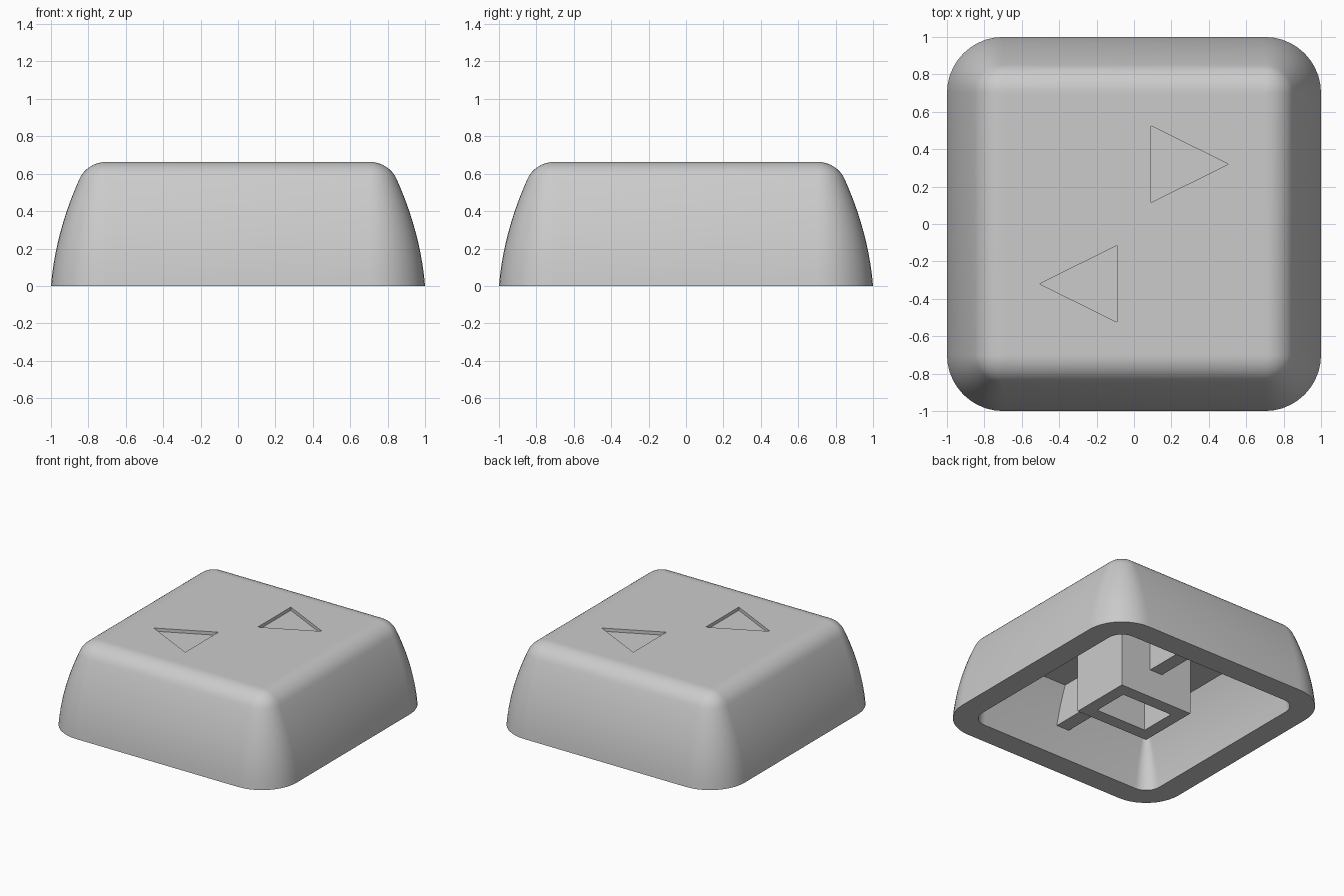
import bpy, bmesh, math
from mathutils import Vector

if "Cube" in bpy.data.objects:
    bpy.data.objects.remove(bpy.data.objects["Cube"], do_unlink=True)

TOP, CEILING, CORNER, WALL = 0.663, 0.51, 0.70, 0.18

grey = bpy.data.materials.new("plain grey")
grey.use_nodes = True
grey.diffuse_color = (0.6, 0.6, 0.6, 1)
grey.node_tree.nodes["Principled BSDF"].inputs["Base Color"].default_value = (0.6, 0.6, 0.6, 1)


def finish(name, bm):
    bmesh.ops.recalc_face_normals(bm, faces=bm.faces)
    mesh = bpy.data.meshes.new(name)
    bm.to_mesh(mesh)
    bm.free()
    mesh.materials.append(grey)
    obj = bpy.data.objects.new(name, mesh)
    bpy.context.collection.objects.link(obj)
    return obj


def loft(name, rings, closed=False):
    """Skin equal-length loops of points; cap the ends, or join last to first."""
    bm = bmesh.new()
    loops = [[bm.verts.new(p) for p in ring] for ring in rings]
    pairs = list(zip(loops, loops[1:]))
    if closed:
        pairs.append((loops[-1], loops[0]))
    else:
        bm.faces.new(loops[0])
        bm.faces.new(loops[-1])
    n = len(loops[0])
    for a, b in pairs:
        for i in range(n):
            j = (i + 1) % n
            bm.faces.new((a[i], a[j], b[j], b[i]))
    return finish(name, bm)


def rounded_square(half, z, steps=10):
    """Corners share fixed arc centres, so their radius shrinks with the size."""
    centre = min(CORNER, half - 0.008)
    radius = half - centre
    ring = []
    for quarter in range(4):
        mid = math.radians(45 + 90 * quarter)
        cx = math.copysign(centre, math.cos(mid))
        cy = math.copysign(centre, math.sin(mid))
        for s in range(steps + 1):
            a = math.radians(90 * (quarter + s / steps))
            ring.append((cx + radius * math.cos(a), cy + radius * math.sin(a), z))
    return ring


def rectangle(hx, hy, z):
    return [(hx, hy, z), (-hx, hy, z), (-hx, -hy, z), (hx, -hy, z)]


def wall_half(z):
    return 1 - 0.083 * z - 0.32 * z * z


# Hollow cap: ceiling, inner wall, rim, bulging outer wall, rounded shoulder, flat top
inner = [(wall_half(z) - WALL, z) for z in (CEILING * (1 - i / 8) for i in range(9))]
shoulder_z, shoulder_r = 0.567, 0.16
outer = [(wall_half(z), z) for z in (shoulder_z * i / 10 for i in range(11))]
lean = math.radians(24)
start = wall_half(shoulder_z) - shoulder_r * math.cos(lean)
fillet = []
for i in range(1, 9):
    a = lean + (math.pi / 2 - lean) * i / 8
    fillet.append((start + shoulder_r * math.cos(a), TOP - shoulder_r * (1 - math.sin(a))))
profile = inner + outer + fillet + [(start - 0.015, TOP)]
cap = loft("cap_shell", [rounded_square(h, z) for h, z in profile])

# Two shallow triangular recesses in the top, half a turn apart
triangle = [(0.09, 0.525), (0.09, 0.115), (0.505, 0.32)]
for side in (1, -1):
    cutter = loft("recess_cutter", [[(side * x, side * y, z) for x, y in triangle]
                                    for z in (TOP - 0.025, TOP + 0.1)])
    cutter.hide_render = True
    cut = cap.modifiers.new("recess", 'BOOLEAN')
    cut.operation = 'DIFFERENCE'
    cut.solver = 'EXACT'
    cut.object = cutter
    bpy.context.view_layer.objects.active = cap
    bpy.ops.object.modifier_apply(modifier=cut.name)
    bpy.data.objects.remove(cutter, do_unlink=True)

bpy.ops.object.select_all(action='DESELECT')
cap.select_set(True)
bpy.context.view_layer.objects.active = cap
bpy.ops.object.shade_smooth_by_angle(angle=math.radians(30))

# Square socket tube under the ceiling
root = CEILING + 0.02
loft("stem_socket", [rectangle(0.317, 0.244, 0), rectangle(0.317, 0.244, root),
                     rectangle(0.22, 0.144, root), rectangle(0.22, 0.144, 0)], closed=True)

# Ribs from the socket to the front and back walls
rib = [(0.2, 0.22), (0.86, 0.22), (0.78, root), (0.2, root)]
for name, side in (("back_rib", 1), ("front_rib", -1)):
    loft(name, [[(x, side * y, z) for y, z in rib] for x in (-0.055, 0.055)])
